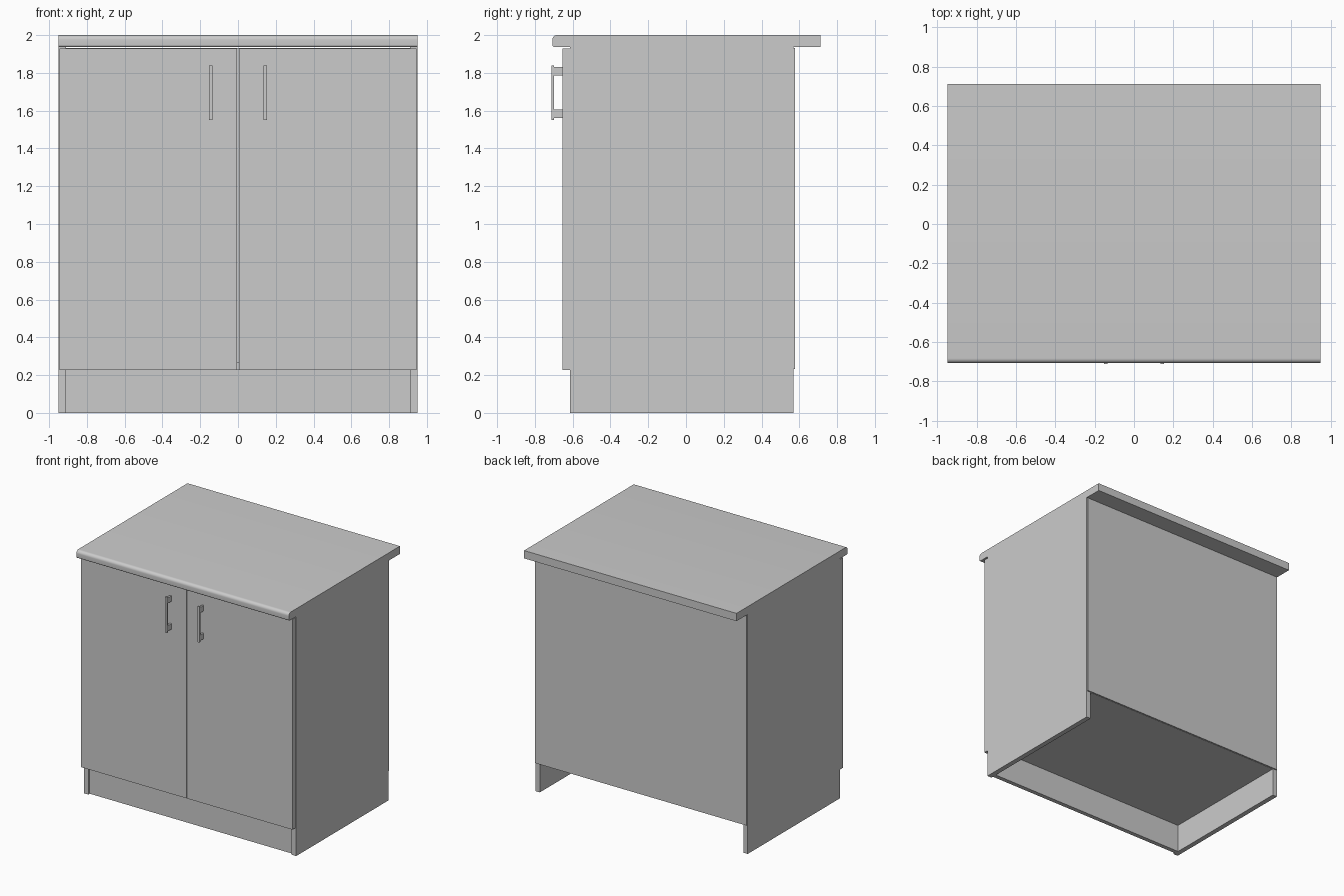
import bpy, bmesh, math

if "Cube" in bpy.data.objects:
    bpy.data.objects.remove(bpy.data.objects["Cube"])


def mesh_object(name, bm):
    bmesh.ops.recalc_face_normals(bm, faces=bm.faces)
    me = bpy.data.meshes.new(name)
    bm.to_mesh(me)
    bm.free()
    ob = bpy.data.objects.new(name, me)
    bpy.context.collection.objects.link(ob)
    return ob


def box(name, x, y, z):
    bm = bmesh.new()
    bmesh.ops.create_cube(bm, size=1)
    for v in bm.verts:
        for i, (lo, hi) in enumerate((x, y, z)):
            v.co[i] = hi if v.co[i] > 0 else lo
    return mesh_object(name, bm)


def sx(s, a, b):
    return tuple(sorted((s * a, s * b)))


def worktop(half, front, back, bottom, top, r_top, r_bottom, steps=8):
    # Side profile with a rolled front edge, extruded across the width
    prof = [(back, bottom), (back, top)]
    for r, cz, a0 in ((r_top, top - r_top, 90), (r_bottom, bottom + r_bottom, 180)):
        for i in range(steps + 1):
            a = math.radians(a0 + 90 * i / steps)
            prof.append((front + r + r * math.cos(a), cz + r * math.sin(a)))
    bm = bmesh.new()
    face = bm.faces.new([bm.verts.new((-half, y, z)) for y, z in prof])
    ext = bmesh.ops.extrude_face_region(bm, geom=[face])
    for g in ext["geom"]:
        if isinstance(g, bmesh.types.BMVert):
            g.co.x = half
    return mesh_object("worktop", bm)


# Worktop
top = worktop(0.95, -0.708, 0.712, 1.937, 2.0, 0.025, 0.012)
bpy.context.view_layer.objects.active = top
top.select_set(True)
bpy.ops.object.shade_smooth_by_angle(angle=math.radians(30))

# Carcass: base board, plinth and back panel
box("base_board", (-0.91, 0.91), (-0.613, 0.568), (0.23, 0.27))
box("plinth", (-0.91, 0.91), (-0.595, -0.56), (0.0, 0.229))
box("back_panel", (-0.945, 0.945), (0.568, 0.578), (0.232, 1.932))

for s, side in ((-1, "left"), (1, "right")):
    # Side panel and door
    box(f"{side}_side_panel", sx(s, 0.91, 0.95), (-0.613, 0.568), (0.0, 1.937))
    box(f"{side}_door", sx(s, 0.004, 0.945), (-0.655, -0.614), (0.228, 1.928))
    # Bar handle with two posts
    box(f"{side}_handle_bar", sx(s, 0.136, 0.153), (-0.712, -0.698), (1.55, 1.84))
    for z, pos in ((1.56, "lower"), (1.785, "upper")):
        box(f"{side}_handle_{pos}_post", sx(s, 0.137, 0.152),
            (-0.698, -0.655), (z, z + 0.045))
